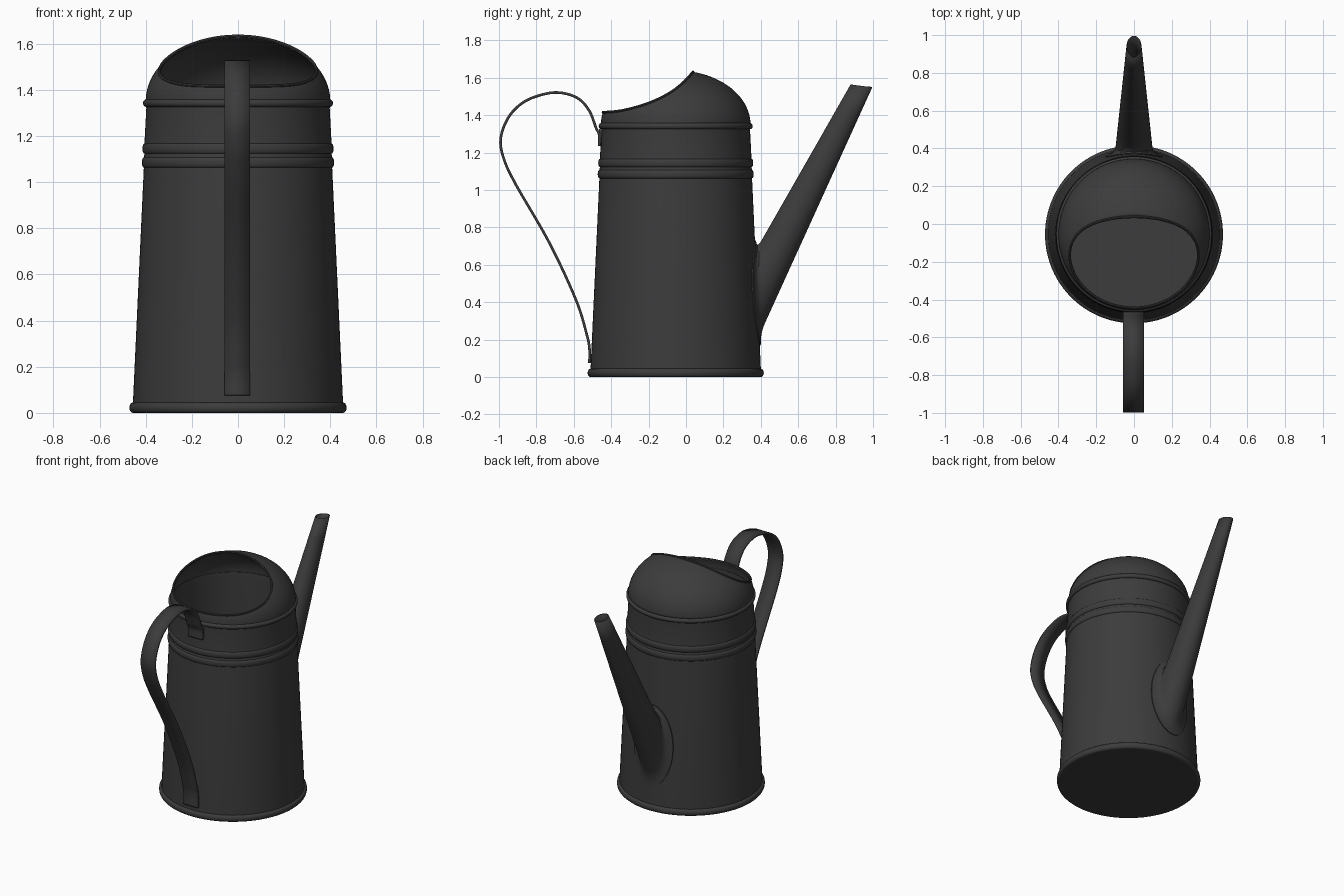
import bpy, math
from mathutils import Vector

CY = -0.055      # y of the can's axis
SEG = 96

if "Cube" in bpy.data.objects:
    bpy.data.objects.remove(bpy.data.objects["Cube"])

metal = bpy.data.materials.new("dark_grey_metal")
metal.use_nodes = True
GREY = (0.045, 0.045, 0.045, 1)
metal.diffuse_color = GREY
metal.node_tree.nodes["Principled BSDF"].inputs["Base Color"].default_value = GREY


def loft(name, rings, closed=True, thickness=0, offset=-1):
    """Skin a list of equal-length point rings, optionally thickened."""
    n = len(rings[0])
    verts = [p for ring in rings for p in ring]
    faces = []
    for j in range(len(rings) - 1):
        for i in range(n if closed else n - 1):
            k = (i + 1) % n
            faces.append((j * n + i, j * n + k, (j + 1) * n + k, (j + 1) * n + i))
    mesh = bpy.data.meshes.new(name)
    mesh.from_pydata(verts, [], faces)
    mesh.materials.append(metal)
    ob = bpy.data.objects.new(name, mesh)
    bpy.context.collection.objects.link(ob)
    if thickness:
        mod = ob.modifiers.new("thickness", 'SOLIDIFY')
        mod.thickness = thickness
        mod.offset = offset
    bpy.ops.object.select_all(action='DESELECT')
    ob.select_set(True)
    bpy.context.view_layer.objects.active = ob
    bpy.ops.object.shade_smooth_by_angle(angle=math.radians(35))
    return ob


def circle(r, z):
    return [(r * math.cos(a), CY + r * math.sin(a), z) for a in ANGLES]


def lathe(name, profile):
    return loft(name, [circle(r, z) for r, z in profile])


def bead(r, z, depth, half):
    """Half-round bulge on a wall profile."""
    return [(r + depth * math.cos(a), z + half * math.sin(a))
            for a in (math.pi * (i / 8 - 0.5) for i in range(9))]


def wall(z):
    return 0.455 - 0.058 * (z - 0.05) / 1.28


def bisect(f, lo, hi):
    """Root of f, with f(lo) < 0 < f(hi)."""
    for _ in range(40):
        mid = (lo + hi) / 2
        lo, hi = (mid, hi) if f(mid) < 0 else (lo, mid)
    return lo


def smooth_path(pts, steps=8):
    """Catmull-Rom curve through the points."""
    p = [Vector(q) for q in pts]
    p = [2 * p[0] - p[1]] + p + [2 * p[-1] - p[-2]]
    out = []
    for a, b, c, d in zip(p, p[1:], p[2:], p[3:]):
        for s in range(steps):
            t = s / steps
            out.append(0.5 * (2 * b + (c - a) * t + (2 * a - 5 * b + 4 * c - d) * t * t
                              + (3 * b - a - 3 * c + d) * t ** 3))
    return out + [p[-2]]


ANGLES = [math.tau * i / SEG for i in range(SEG)]

# Hollow body with a rolled foot, two pressed ribs and a bead under the dome
profile = [(0.001, 0), (0.455, 0)] + bead(0.455, 0.0225, 0.016, 0.0225) + [(0.455, 0.05)]
for z in (1.085, 1.145):
    profile += bead(wall(z), z, 0.009, 0.022)
profile += [(wall(1.32), 1.32)] + bead(0.398, 1.342, 0.014, 0.016)
profile += [(0.388, 1.36), (0.386, 1.32), (0.443, 0.03), (0.001, 0.03)]
lathe("can_body", profile)

# Dome whose front is cut away by a scooped curve
scoop = smooth_path([(-0.47, 1.415), (-0.38, 1.42), (-0.3, 1.435), (-0.2, 1.465),
                     (-0.1, 1.512), (-0.02, 1.57), (0.04, 1.635), (0.08, 1.69)])


def scoop_height(y):
    for a, b in zip(scoop, scoop[1:]):
        if y <= b.x:
            return a.y + (b.y - a.y) * (y - a.x) / (b.x - a.x)
    return 2.0


def dome_point(a, t):
    r = 0.4 * math.cos(t)
    return Vector((r * math.cos(a), CY + r * math.sin(a), 1.35 + 0.29 * math.sin(t)))


def dome_limit(a):
    def above(t):
        p = dome_point(a, t)
        return p.z - scoop_height(p.y)
    return bisect(above, 0, math.pi / 2)


limits = [dome_limit(a) for a in ANGLES]
ROWS = 20
loft("dome", [[dome_point(a, t * j / ROWS) for a, t in zip(ANGLES, limits)]
              for j in range(ROWS + 1)], thickness=0.008)

# Rolled lip around the opening
edge = [dome_point(a, t) for a, t in zip(ANGLES, limits)]
lip_rings = []
for k in range(9):
    phi = -math.tau * k / 8
    ring = []
    for i, p in enumerate(edge):
        along = (edge[(i + 1) % SEG] - edge[i - 1]).normalized()
        side = along.cross(Vector((0, 0, 1))).normalized()
        up = side.cross(along)
        ring.append(p + 0.007 * (side * math.cos(phi) - up * math.sin(phi)))
    lip_rings.append(ring)
loft("opening_lip", lip_rings)

# Tapered spout, trimmed to the body wall and flared into a collar
TIP = 1.557


def spout_point(a, z):
    f = (TIP - z) / (TIP - 0.24)
    c, rx, ry = 0.938 - 0.676 * f, 0.04 + 0.072 * f, 0.058 + 0.08 * f
    return Vector((rx * math.cos(a), c + ry * math.sin(a), z - 0.0075 * math.sin(a) * (1 - f)))


def on_wall(x, z, gap):
    return Vector((x, CY + math.sqrt((wall(z) + gap) ** 2 - x * x), z))


def spout_start(a):
    def outside(z):
        p = spout_point(a, z)
        return math.hypot(p.x, p.y - CY) - wall(z) - 0.006
    return bisect(outside, 0.1, 1.2)


starts = [spout_start(a) for a in ANGLES]
rings = [[on_wall(0.15 * math.cos(a), 0.45 - 0.28 * math.sin(a), g) for a in ANGLES]
         for g in (-0.004, 0.005)]
foot = [spout_point(a, z) for a, z in zip(ANGLES, starts)]
rise = [spout_point(a, z + 0.05) for a, z in zip(ANGLES, starts)]
for t in (0.25, 0.5, 0.75, 1):
    rings.append([(1 - t) ** 2 * o + 2 * t * (1 - t) * f + t * t * r
                  for o, f, r in zip(rings[1], foot, rise)])
for j in range(1, 9):
    rings.append([spout_point(a, z + 0.05 + (TIP - z - 0.05) * j / 8)
                  for a, z in zip(ANGLES, starts)])
loft("spout", rings, thickness=0.006)

# Bent strap handle
strap = smooth_path([(-0.463, 1.235), (-0.464, 1.295), (-0.482, 1.335), (-0.515, 1.42),
                     (-0.57, 1.485), (-0.65, 1.517), (-0.74, 1.517), (-0.86, 1.475),
                     (-0.945, 1.395), (-0.99, 1.28), (-0.975, 1.17), (-0.91, 1.03),
                     (-0.73, 0.717), (-0.588, 0.412), (-0.53, 0.225), (-0.516, 0.15),
                     (-0.516, 0.075)])
loft("handle", [[(x, p.x, p.y) for x in (-0.058, 0.052)] for p in strap],
     closed=False, thickness=0.014, offset=0)

# Folded tab holding the strap's upper end
tab = [(-0.456, 1.325), (-0.46, 1.24)]
loft("handle_tab", [[(x, y, z) for x in (-0.058, 0.052)] for y, z in tab],
     closed=False, thickness=0.018, offset=0)
